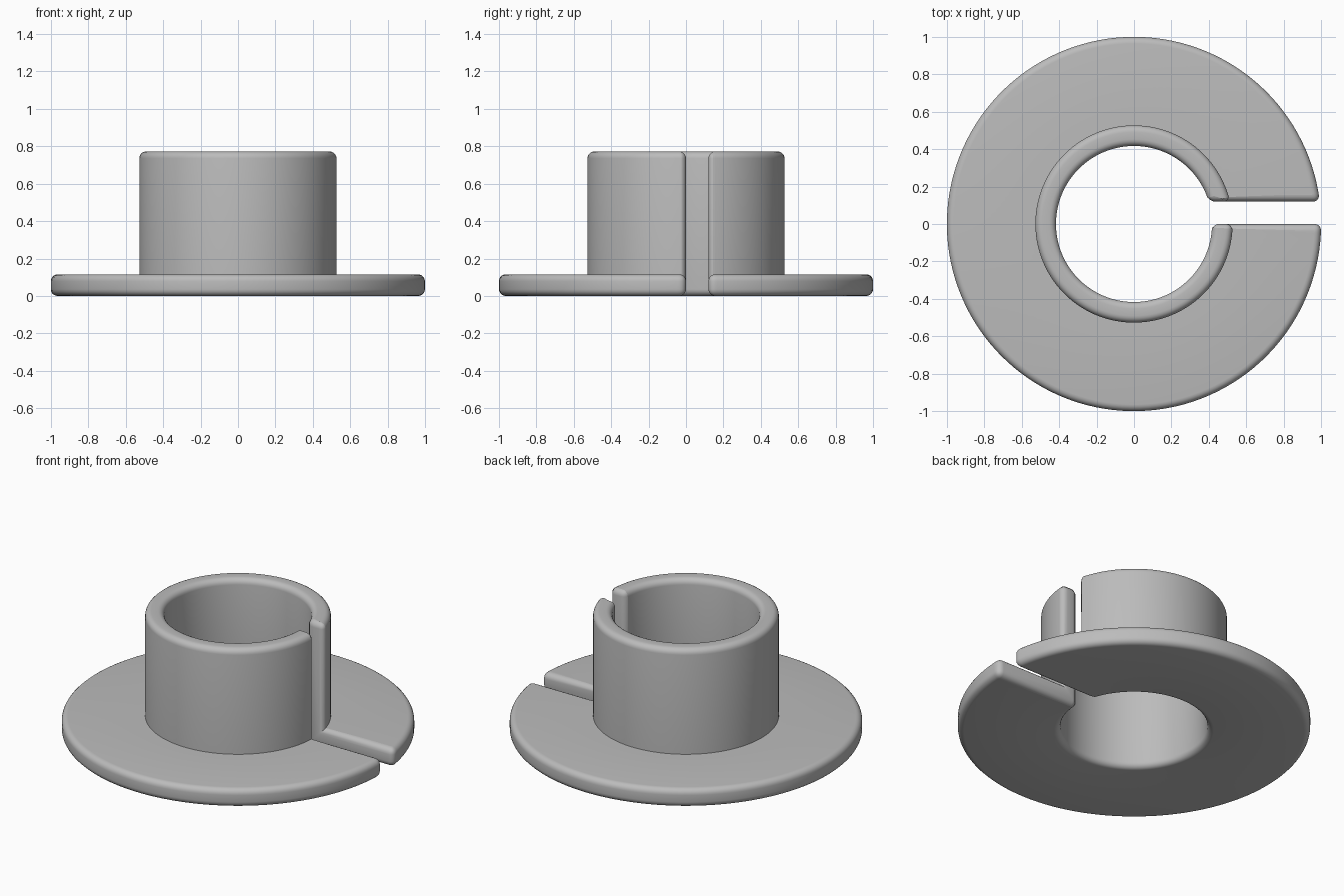
import bpy
import bmesh
import math

cube = bpy.data.objects.get("Cube")
if cube:
    bpy.data.objects.remove(cube, do_unlink=True)

STEPS = 128
BORE, SLEEVE, RIM = 0.417, 0.527, 1.0
PLATE, HEIGHT = 0.115, 0.772
SLOT = 0.12
ROUND = 0.036

# Plain grey plastic
grey = bpy.data.materials.new("grey")
grey.use_nodes = True
colour = (0.5, 0.5, 0.5, 1)
grey.diffuse_color = colour
grey.node_tree.nodes["Principled BSDF"].inputs["Base Color"].default_value = colour

# L-shaped section swept around the axis, ending on parallel slot walls
section = [(BORE, 0), (RIM, 0), (RIM, PLATE),
           (SLEEVE, PLATE), (SLEEVE, HEIGHT), (BORE, HEIGHT)]
bm = bmesh.new()
rings = []
for i in range(STEPS + 1):
    ring = []
    for r, z in section:
        start = math.asin(SLOT / r)
        a = start + (math.tau - start) * i / STEPS
        ring.append(bm.verts.new((r * math.cos(a), r * math.sin(a), z)))
    rings.append(ring)
n = len(section)
for a, b in zip(rings, rings[1:]):
    for j in range(n):
        k = (j + 1) % n
        bm.faces.new((a[j], a[k], b[k], b[j]))
bm.faces.new(rings[0])
bm.faces.new(rings[-1])
bmesh.ops.recalc_face_normals(bm, faces=bm.faces)

# Round every outward edge, keep the inner corner at the sleeve foot crisp
edges = [e for e in bm.edges if e.calc_face_angle_signed() > 0.6]
bmesh.ops.bevel(bm, geom=edges, offset=ROUND, offset_type='OFFSET', segments=5,
                profile=0.5, affect='EDGES', clamp_overlap=False)

mesh = bpy.data.meshes.new("split_flanged_bushing")
bm.to_mesh(mesh)
bm.free()
mesh.materials.append(grey)
bushing = bpy.data.objects.new("split_flanged_bushing", mesh)
bpy.context.collection.objects.link(bushing)

# Smooth shading with the crisp corner kept
bpy.ops.object.select_all(action='DESELECT')
bushing.select_set(True)
bpy.context.view_layer.objects.active = bushing
bpy.ops.object.shade_smooth_by_angle(angle=math.radians(35))
